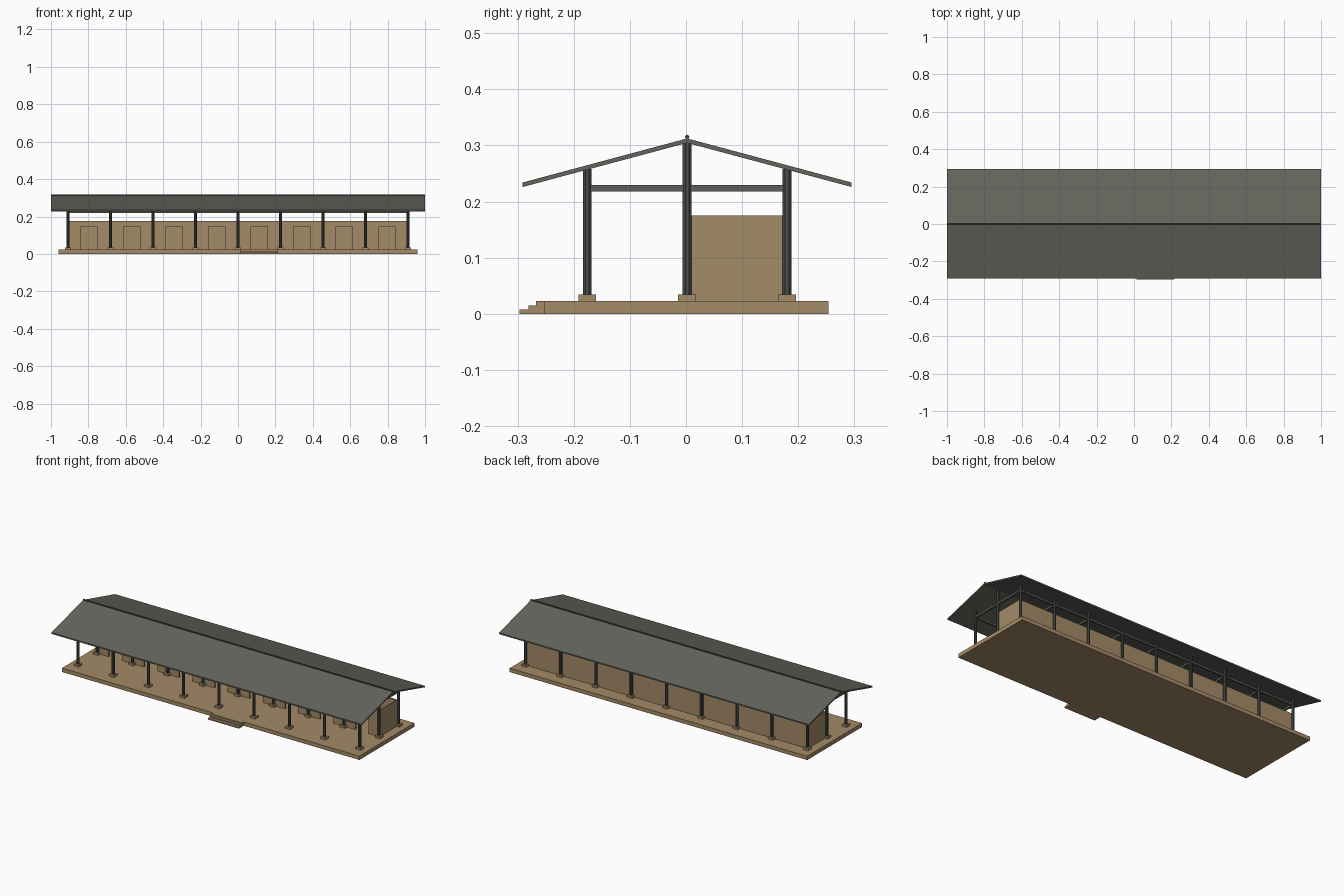
import bpy, bmesh, math
from mathutils import Matrix

if "Cube" in bpy.data.objects:
    bpy.data.objects.remove(bpy.data.objects["Cube"])

CY = 0.002                 # centre line of the building in y
BAY = 0.2273               # post spacing
FLOOR = 0.0225
POST_X = [(i - 4) * BAY for i in range(9)]
ROWS = {"front": CY - 0.178, "middle": CY, "back": CY + 0.178}


def material(name, r, g, b):
    def lin(c):
        c /= 255
        return c / 12.92 if c <= 0.04045 else ((c + 0.055) / 1.055) ** 2.4
    m = bpy.data.materials.new(name)
    m.diffuse_color = (lin(r), lin(g), lin(b), 1)
    m.use_nodes = True
    m.node_tree.nodes["Principled BSDF"].inputs["Base Color"].default_value = m.diffuse_color
    return m


EARTH = material("tan_earth", 164, 139, 103)
ROOF = material("roof_grey", 100, 101, 92)
STEEL = material("dark_steel", 72, 76, 75)
BEAM = material("beam_grey", 90, 93, 88)


def add_box(bm, x0, x1, y0, y1, z0, z1):
    m = Matrix.Translation(((x0 + x1) / 2, (y0 + y1) / 2, (z0 + z1) / 2))
    m = m @ Matrix.Diagonal((x1 - x0, y1 - y0, z1 - z0, 1))
    bmesh.ops.create_cube(bm, size=1, matrix=m)


def finish(bm, name, mat):
    bmesh.ops.recalc_face_normals(bm, faces=bm.faces)
    me = bpy.data.meshes.new(name)
    bm.to_mesh(me)
    bm.free()
    me.materials.append(mat)
    ob = bpy.data.objects.new(name, me)
    bpy.context.collection.objects.link(ob)
    return ob


def boxes(name, mat, dims):
    bm = bmesh.new()
    for d in dims:
        add_box(bm, *d)
    return finish(bm, name, mat)


def extrude_x(name, mat, profile, x0, x1):
    bm = bmesh.new()
    face = bm.faces.new([bm.verts.new((x0, y, z)) for y, z in profile])
    out = bmesh.ops.extrude_face_region(bm, geom=[face])
    verts = [v for v in out["geom"] if isinstance(v, bmesh.types.BMVert)]
    bmesh.ops.translate(bm, verts=verts, vec=(x1 - x0, 0, 0))
    return finish(bm, name, mat)


# Floor slab and front steps
boxes("platform", EARTH, [(-0.96, 0.96, CY - 0.254, CY + 0.252, 0, FLOOR)])
y = CY - 0.254
extrude_x("entry_steps", EARTH,
          [(y, 0), (-0.297, 0), (-0.297, 0.008), (-0.281, 0.008), (-0.281, 0.015),
           (-0.267, 0.015), (-0.267, FLOOR), (y, FLOOR)],
          BAY / 2 - 0.1, BAY / 2 + 0.1)

# Posts on square footings, three rows
for row, py in ROWS.items():
    top = 0.305 if row == "middle" else 0.258
    bm = bmesh.new()
    for px in POST_X:
        bmesh.ops.create_cone(bm, cap_ends=True, segments=8, radius1=0.0085, radius2=0.0085,
                              depth=top - FLOOR,
                              matrix=Matrix.Translation((px, py, (top + FLOOR) / 2))
                              @ Matrix.Rotation(math.pi / 8, 4, 'Z'))
    finish(bm, row + "_posts", STEEL)
    boxes(row + "_footings", EARTH,
          [(px - 0.016, px + 0.016, py - 0.016, py + 0.016, FLOOR, 0.034) for px in POST_X])

# Tie beams across and along the building
B0, B1 = 0.218, 0.2295
boxes("cross_beams", BEAM,
      [(px - 0.005, px + 0.005, ROWS["front"], ROWS["back"], B0, B1) for px in POST_X])
boxes("long_beams", BEAM,
      [(-0.912, 0.912, ROWS[r] - 0.005, ROWS[r] + 0.005, B0, B1) for r in ("front", "back")])

# Rooms: back wall, partitions, front wall with door openings
WX, Y0, Y1, T, WT = 0.908, 0.006, 0.174, 0.01, 0.175
boxes("back_wall", EARTH, [(-WX, WX, Y1 - T, Y1, FLOOR, WT)])
boxes("room_partitions", EARTH,
      [(max(px - T / 2, -WX), min(px + T / 2, WX), Y0 + T, Y1 - T, FLOOR, WT) for px in POST_X])
doors = [(i - 3.5) * BAY for i in range(8)]
DW, DT = 0.043, 0.147
edges = [-WX] + [e for d in doors for e in (d - DW, d + DW)] + [WX]
parts = [(edges[i], edges[i + 1], Y0, Y0 + T, FLOOR, WT) for i in range(0, len(edges), 2)]
parts += [(d - DW, d + DW, Y0, Y0 + T, DT, WT) for d in doors]
boxes("front_wall", EARTH, parts)

# Gable roof and ridge rod
HALF, PEAK, TH = 0.293, 0.3125, 0.008
EAVE = PEAK - HALF * math.tan(math.radians(15))
extrude_x("gable_roof", ROOF,
          [(CY - HALF, EAVE), (CY, PEAK), (CY + HALF, EAVE),
           (CY + HALF, EAVE - TH), (CY, PEAK - TH), (CY - HALF, EAVE - TH)], -1, 1)
bm = bmesh.new()
bmesh.ops.create_cone(bm, cap_ends=True, segments=8, radius1=0.004, radius2=0.004, depth=2,
                      matrix=Matrix.Translation((0, CY, 0.315)) @ Matrix.Rotation(math.pi / 2, 4, 'Y'))
finish(bm, "ridge_rod", STEEL)
